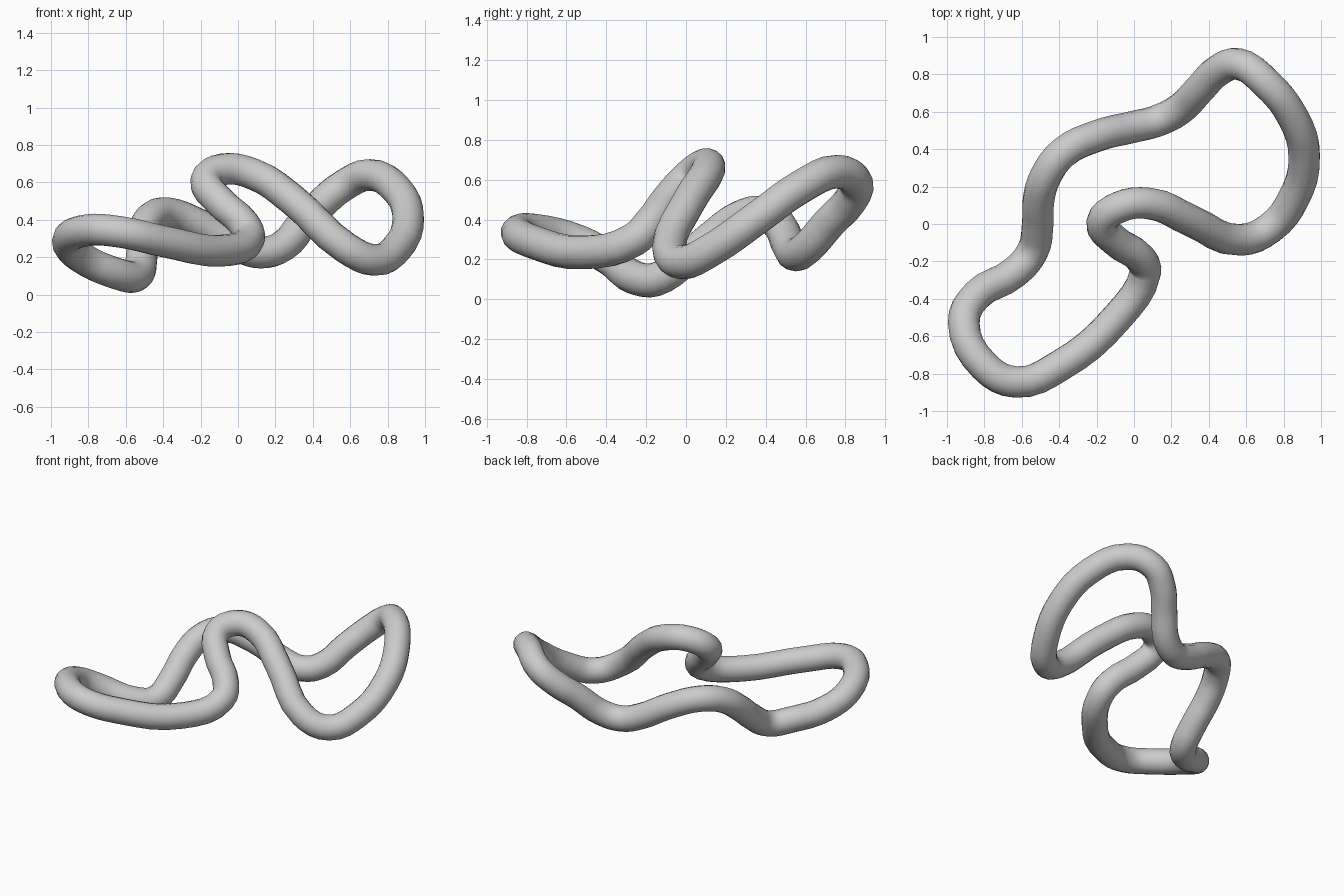
import bpy
import math

# Remove the default cube if it is present
default_cube = bpy.data.objects.get("Cube")
if default_cube:
    bpy.data.objects.remove(default_cube, do_unlink=True)

TUBE_RADIUS = 0.085

# Single flat colour for the whole tube
grey = bpy.data.materials.new("light_grey")
grey.use_nodes = True
colour = (0.6, 0.6, 0.6, 1)
grey.diffuse_color = colour
grey.node_tree.nodes["Principled BSDF"].inputs["Base Color"].default_value = colour

# Centre line of the closed loop, split into its bends
back_lobe = [
    (.24, .61, .26), (.35, .72, .385), (.45, .82, .49), (.56, .855, .58),
    (.7, .76, .64), (.85, .57, .56), (.91, .36, .41),
    (.85, .13, .25), (.73, -.02, .185), (.57, -.085, .255),
]
middle_hook = [
    (.3, .02, .5), (.08, .11, .645), (-.08, .09, .67), (-.17, .01, .61),
    (-.1, -.09, .5), (.03, -.18, .38), (.06, -.26, .3),
]
front_lobe = [
    (-.09, -.5, .235), (-.4, -.76, .285), (-.63, -.845, .335),
    (-.8, -.76, .345), (-.91, -.53, .285), (-.84, -.38, .2),
    (-.64, -.26, .11), (-.545, -.15, .1),
]
left_rise = [
    (-.515, 0, .2), (-.51, .13, .31), (-.47, .26, .405),
    (-.38, .38, .435), (-.2, .47, .37), (0, .52, .26), (.12, .55, .225),
]
path = back_lobe + middle_hook + front_lobe + left_rise

# Smooth cyclic curve swept with a round section
curve = bpy.data.curves.new("tube_loop", "CURVE")
curve.dimensions = "3D"
curve.twist_mode = "MINIMUM"
curve.resolution_u = 4
curve.bevel_depth = TUBE_RADIUS
curve.bevel_resolution = 6
spline = curve.splines.new("BEZIER")
spline.bezier_points.add(len(path) - 1)
for point, position in zip(spline.bezier_points, path):
    point.co = position
    point.handle_left_type = "AUTO"
    point.handle_right_type = "AUTO"
spline.use_cyclic_u = True
curve.materials.append(grey)

tube = bpy.data.objects.new("tube_loop", curve)
bpy.context.collection.objects.link(tube)

# Turn the sweep into a smooth shaded mesh
bpy.ops.object.select_all(action="DESELECT")
bpy.context.view_layer.objects.active = tube
tube.select_set(True)
bpy.ops.object.convert(target="MESH")
bpy.ops.object.shade_smooth_by_angle(angle=math.radians(60))
